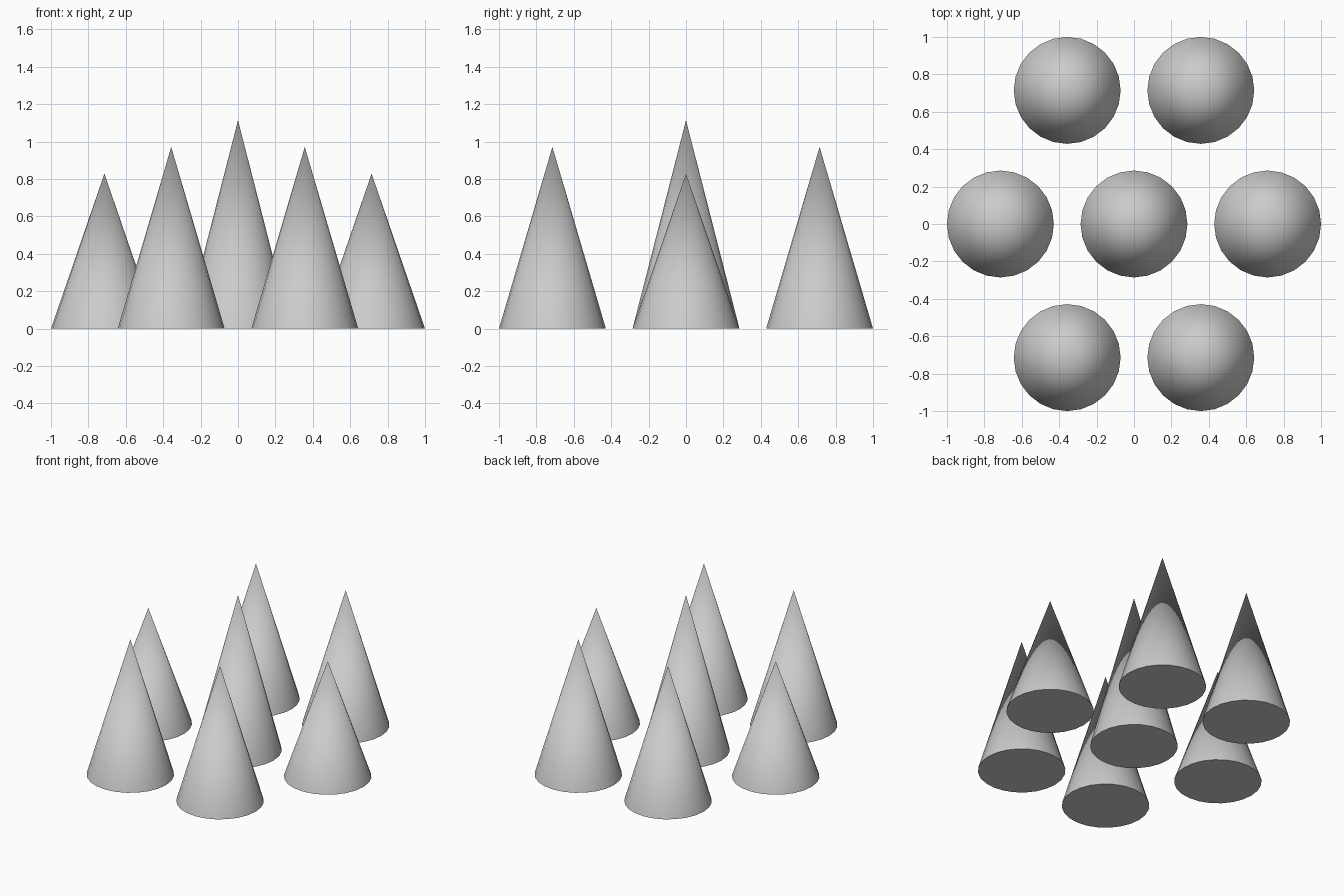
import bpy
import math

if "Cube" in bpy.data.objects:
    bpy.data.objects.remove(bpy.data.objects["Cube"])

R = 2 / 7          # base radius
STEP = 2.5 * R     # spacing between cones


def cone(name, x, y, height):
    bpy.ops.mesh.primitive_cone_add(vertices=24, radius1=R, radius2=0, depth=height,
                                    location=(x, y, height / 2))
    obj = bpy.context.object
    obj.name = name
    bpy.ops.object.shade_smooth_by_angle(angle=math.radians(40))


# Tall cone in the middle
cone("centre_cone", 0, 0, 3.9 * R)

# Short cones left and right, medium cones in the front and back rows
for sx, side in ((-1, "left"), (1, "right")):
    cone(f"{side}_cone", sx * STEP, 0, 2.9 * R)
    for sy, row in ((-1, "front"), (1, "back")):
        cone(f"{row}_{side}_cone", sx * STEP / 2, sy * STEP, 3.4 * R)
